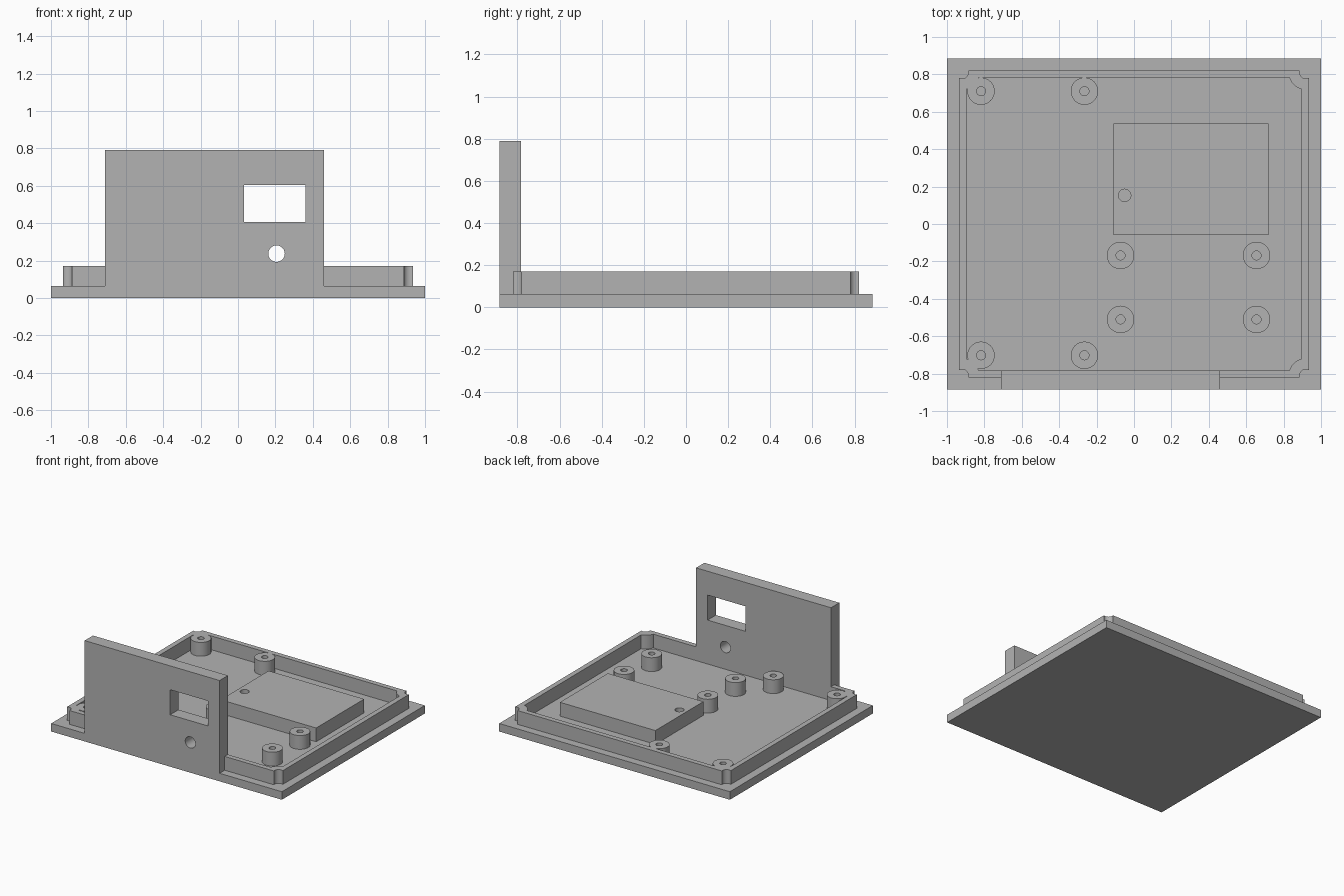
import bpy

cube = bpy.data.objects.get("Cube")
if cube:
    bpy.data.objects.remove(cube, do_unlink=True)

grey = bpy.data.materials.new("plain grey")
grey.use_nodes = True
colour = (0.45, 0.45, 0.45, 1)
grey.diffuse_color = colour
grey.node_tree.nodes["Principled BSDF"].inputs["Base Color"].default_value = colour

BASE_TOP, RIM_TOP = 0.063, 0.171
PLATE_TOP = 0.79


def finish(name):
    ob = bpy.context.object
    ob.name = name
    bpy.ops.object.transform_apply(location=True, rotation=True, scale=True)
    ob.data.materials.append(grey)
    return ob


def box(name, x0, x1, y0, y1, z0, z1):
    bpy.ops.mesh.primitive_cube_add(
        size=1, location=((x0 + x1) / 2, (y0 + y1) / 2, (z0 + z1) / 2))
    bpy.context.object.scale = (x1 - x0, y1 - y0, z1 - z0)
    return finish(name)


def rod(name, x, y, radius, z0, z1, sides=48):
    bpy.ops.mesh.primitive_cylinder_add(
        vertices=sides, radius=radius, depth=z1 - z0, location=(x, y, (z0 + z1) / 2))
    return finish(name)


def cut(target, *cutters):
    """Subtract each cutter from the target, then discard it."""
    bpy.context.view_layer.objects.active = target
    for cutter in cutters:
        mod = target.modifiers.new("cut", "BOOLEAN")
        mod.operation, mod.solver, mod.object = "DIFFERENCE", "EXACT", cutter
        bpy.ops.object.modifier_apply(modifier=mod.name)
        bpy.data.objects.remove(cutter, do_unlink=True)
    return target


def smooth(ob):
    bpy.ops.object.select_all(action="DESELECT")
    ob.select_set(True)
    bpy.context.view_layer.objects.active = ob
    bpy.ops.object.shade_smooth_by_angle()


# Flat base slab
box("base_slab", -1, 1, -0.885, 0.885, 0, BASE_TOP)

# Raised rim with rounded inner corners and screw notches at the outer corners
corners = [(sx * 0.92, sy * 0.812) for sx in (-1, 1) for sy in (-1, 1)]
cavity = box("cavity", -0.895, 0.895, -0.782, 0.782, -0.1, 0.4)
cut(cavity, *[rod("corner", x, y, 0.094, -0.2, 0.5) for x, y in corners])
rim = box("rim", -0.935, 0.935, -0.822, 0.822, BASE_TOP, RIM_TOP)
cut(rim, cavity, *[rod("notch", x, y, 0.035, -0.1, 0.4) for x, y in corners])
smooth(rim)

# Upright front panel with a window and a round hole
panel = box("front_panel", -0.71, 0.46, -0.885, -0.782, BASE_TOP, PLATE_TOP)
window = box("window", 0.032, 0.36, -1.1, -0.5, 0.407, 0.603)
bpy.ops.mesh.primitive_cylinder_add(vertices=48, radius=0.044, depth=0.6,
                                    location=(0.206, -0.8, 0.237),
                                    rotation=(1.5708, 0, 0))
cut(panel, window, finish("round_hole"))
smooth(panel)

# Raised block with a pin hole
block = box("raised_block", -0.11, 0.718, -0.058, 0.536, BASE_TOP, RIM_TOP)
cut(block, rod("pin_hole", -0.05, 0.153, 0.033, BASE_TOP - 0.1, 0.4))
smooth(block)

# Hollow mounting posts, in two groups of four
posts = [(x, y) for x in (-0.818, -0.265) for y in (-0.702, 0.71)]
posts += [(x, y) for x in (-0.072, 0.655) for y in (-0.51, -0.168)]
for x, y in posts:
    post = rod("mounting_post", x, y, 0.073, BASE_TOP, RIM_TOP)
    cut(post, rod("bore", x, y, 0.024, -0.1, 0.4))
    smooth(post)
